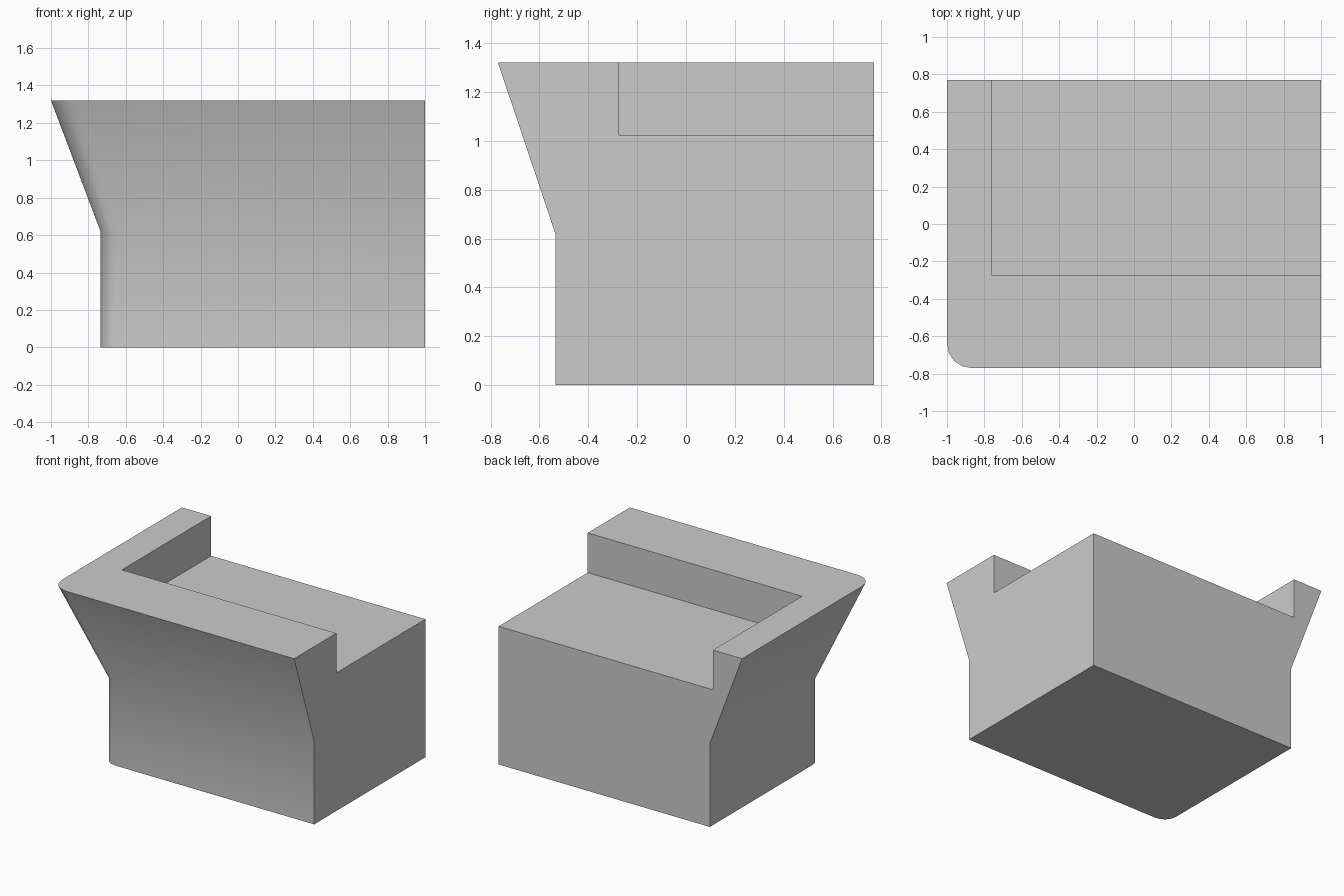
import bpy, bmesh, math

old = bpy.data.objects.get("Cube")
if old:
    bpy.data.objects.remove(old, do_unlink=True)

RIGHT, BACK = 1.0, 0.77
CORNER_STEPS = 4

# One plain grey finish
grey = bpy.data.materials.new("plain_grey")
grey.use_nodes = True
colour = (0.6, 0.6, 0.6, 1)
grey.diffuse_color = colour
grey.node_tree.nodes["Principled BSDF"].inputs["Base Color"].default_value = colour


def outline(left, front, radius):
    """Rectangle with its front left-hand corner rounded, counter-clockwise."""
    points = []
    for i in range(CORNER_STEPS + 1):
        a = math.pi + i / CORNER_STEPS * math.pi / 2
        points.append((left + radius * (1 + math.cos(a)),
                       front + radius * (1 + math.sin(a))))
    return points + [(RIGHT, front), (RIGHT, BACK), (left, BACK)]


def loft(name, sections):
    """Solid joining outlines given as (z, points)."""
    bm = bmesh.new()
    rings = [[bm.verts.new((x, y, z)) for x, y in pts] for z, pts in sections]
    n = len(rings[0])
    for low, high in zip(rings, rings[1:]):
        for i in range(n):
            j = (i + 1) % n
            bm.faces.new((low[i], low[j], high[j], high[i]))
    bm.faces.new(rings[0][::-1])
    bm.faces.new(rings[-1])
    bmesh.ops.recalc_face_normals(bm, faces=bm.faces[:])
    mesh = bpy.data.meshes.new(name)
    bm.to_mesh(mesh)
    bm.free()
    mesh.materials.append(grey)
    obj = bpy.data.objects.new(name, mesh)
    bpy.context.collection.objects.link(obj)
    return obj


# Upright base flaring out to a wide rim on two sides
lower = outline(-0.735, -0.535, 0.10)
body = loft("flared_corner_block", [
    (0, lower),
    (0.62, lower),
    (1.32, outline(-1.0, -0.77, 0.13)),
])

# Recessed deck, open at the back and at one end
cutter = loft("deck_cutter", [
    (z, [(-0.76, -0.275), (1.5, -0.275), (1.5, 1.5), (-0.76, 1.5)])
    for z in (1.025, 1.6)
])
cutter.hide_render = True
cut = body.modifiers.new("deck_recess", "BOOLEAN")
cut.operation = "DIFFERENCE"
cut.solver = "EXACT"
cut.object = cutter

bpy.ops.object.select_all(action="DESELECT")
body.select_set(True)
bpy.context.view_layer.objects.active = body
bpy.ops.object.modifier_apply(modifier=cut.name)
bpy.data.objects.remove(cutter, do_unlink=True)

# Soft flare and corner, crisp rim edges
bpy.ops.object.shade_smooth_by_angle(angle=math.radians(30))
